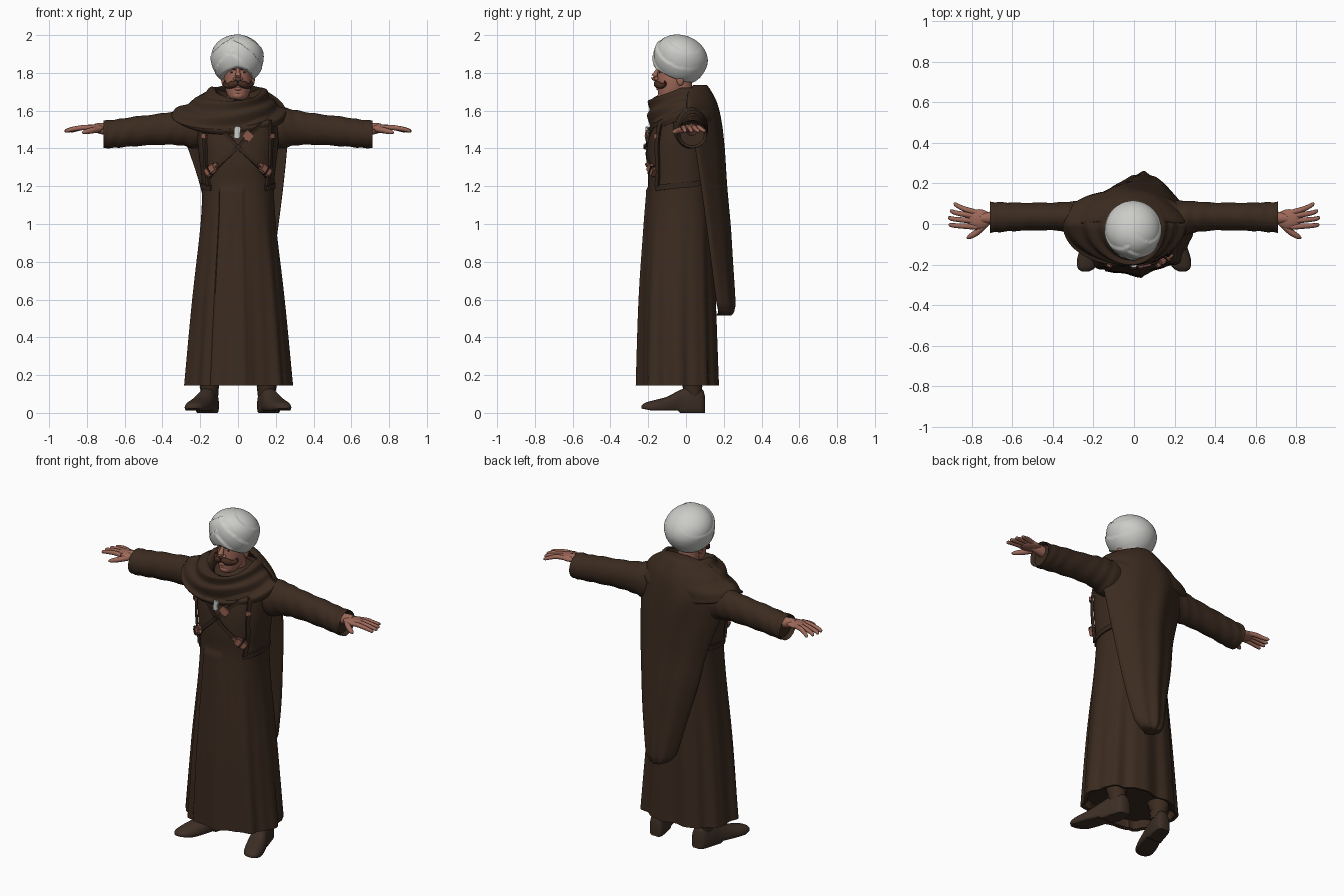
import bpy, bmesh, math
from math import sin, cos, pi, copysign
from mathutils import Vector, Matrix

default = bpy.data.objects.get("Cube")
if default:
    bpy.data.objects.remove(default, do_unlink=True)


def material(name, *rgb):
    mat = bpy.data.materials.new(name)
    mat.use_nodes = True
    mat.diffuse_color = (*rgb, 1)
    mat.node_tree.nodes["Principled BSDF"].inputs["Base Color"].default_value = (*rgb, 1)
    return mat


cloth = material("brown cloth", .044, .024, .014)
leather = material("dark leather", .034, .019, .012)
shoe_mat = material("shoe brown", .046, .028, .019)
skin = material("skin", .34, .14, .1)
hair = material("moustache hair", .06, .025, .015)
white = material("turban white", .6, .6, .58)
tan = material("reddish leather", .28, .11, .075)


def finish(name, bm, mat, angle=50):
    bmesh.ops.recalc_face_normals(bm, faces=bm.faces[:])
    mesh = bpy.data.meshes.new(name)
    bm.to_mesh(mesh)
    bm.free()
    mesh.materials.append(mat)
    mesh.shade_smooth()
    mesh.set_sharp_from_angle(angle=math.radians(angle))
    obj = bpy.data.objects.new(name, mesh)
    bpy.context.collection.objects.link(obj)
    return obj


def loft(name, rings, mat, caps=True):
    """Skin a list of equal closed rings of points."""
    bm = bmesh.new()
    rows = [[bm.verts.new(p) for p in ring] for ring in rings]
    count = len(rows[0])
    for low, high in zip(rows, rows[1:]):
        for i in range(count):
            j = (i + 1) % count
            bm.faces.new((low[i], low[j], high[j], high[i]))
    if caps:
        bm.faces.new(rows[0])
        bm.faces.new(rows[-1])
    return finish(name, bm, mat)


def smooth_rows(rows, steps):
    """Catmull-Rom resampling of profile rows."""
    out = []
    for i in range(len(rows) - 1):
        quad = [rows[max(i - 1, 0)], rows[i], rows[i + 1], rows[min(i + 2, len(rows) - 1)]]
        for s in range(steps):
            t = s / steps
            out.append([b + t * ((c - a) + t * ((2*a - 5*b + 4*c - d) + t * (3*(b - c) + d - a))) / 2
                        for a, b, c, d in zip(*quad)])
    return out + [list(rows[-1])]


def angles(count):
    return [2 * pi * i / count for i in range(count)]


def power(v, p):
    return copysign(abs(v) ** p, v)


def tube(name, rows, mat, sides=12, steps=4):
    """Round tapering tube through rows of x, y, z, radius."""
    rows = smooth_rows(rows, steps)
    points = [Vector(r[:3]) for r in rows]
    rings = []
    for i, p in enumerate(points):
        along = points[min(i + 1, len(points) - 1)] - points[max(i - 1, 0)]
        turn = along.to_track_quat('Z', 'Y')
        rings.append([p + turn @ Vector((cos(a), sin(a), 0)) * rows[i][3] for a in angles(sides)])
    return loft(name, rings, mat)


def ball(name, centre, size, mat):
    bm = bmesh.new()
    bmesh.ops.create_uvsphere(bm, u_segments=24, v_segments=16, radius=1)
    bm.transform(Matrix.Translation(centre) @ Matrix.Diagonal((*size, 1)))
    return finish(name, bm, mat)


# Robe: z, centre y, half width, half depth
robe_rows = smooth_rows([(.145, -.038, .28, .206), (.6, -.04, .241, .195), (1, -.035, .199, .178),
                         (1.2, -.03, .191, .17), (1.32, -.03, .202, .176), (1.45, -.02, .215, .18),
                         (1.56, -.01, .205, .165), (1.63, 0, .15, .13), (1.67, 0, .09, .09)], 8)


def robe_at(a, z, lift=0.0):
    i = next((k for k in range(1, len(robe_rows)) if robe_rows[k][0] >= z), len(robe_rows) - 1)
    low, high = robe_rows[i - 1], robe_rows[i]
    t = (z - low[0]) / (high[0] - low[0])
    cy, rx, ry = [p + (q - p) * t for p, q in zip(low[1:], high[1:])]
    # Folds deepen towards the hem; the front panel overlaps at one side
    skirt = max(0, (1.15 - z))
    fold = lift + .009 * skirt * sin(9 * a + .6) + .004 * skirt * sin(17 * a)
    if z < 1.2 and -.45 < a < .1:
        fold += .01
    return Vector(((rx + fold) * power(sin(a), .87), cy - (ry + fold) * power(cos(a), .87), z))


def front_angle(x, z):
    rx = min(robe_rows, key=lambda r: abs(r[0] - z))[2]
    return math.asin(power(max(-1, min(1, x / rx)), 1 / .87))


turn = [a - pi for a in angles(140)]
rings = [[robe_at(a, r[0]) for a in turn] for r in robe_rows]
rim = [[robe_at(a, z, -.02) for a in turn] for z in (.2, .15)]
loft("robe", rim + rings, cloth)

# Cape hanging down the back: z, right edge, left edge, back y, bend
cape_rows = smooth_rows([(1.735, -.07, .07, .11, .02), (1.71, -.15, .14, .13, .07), (1.64, -.26, .235, .165, .12),
                         (1.54, -.32, .268, .187, .13), (1.4, -.265, .26, .2, .11), (1.2, -.2, .24, .212, .09),
                         (1, -.16, .215, .23, .08), (.8, -.11, .187, .242, .065), (.6, -.06, .147, .255, .05),
                         (.55, -.038, .125, .252, .035), (.525, -.01, .1, .243, .02), (.515, .025, .065, .23, 0)], 5)
rings = []
for z, right, left, back, bend in cape_rows:
    ring = []
    for t in angles(72):
        u = cos(t)
        fold = .007 * sin(9 * u + z * 2) * (1 - u * u) * min(1, 3 * (1.74 - z))
        ring.append(((right + left) / 2 + u * (left - right) / 2,
                     back - .035 + .035 * power(sin(t), .7) - bend * u * u + fold, z))
    rings.append(ring)
loft("cape", rings, cloth)

# Shawl round the neck: half width, half depth, centre x, centre y, z, front drop, back drop
shawl_rows = smooth_rows([(.085, .09, 0, -.02, 1.59, 0, 0), (.11, .125, 0, -.03, 1.68, .06, -.02),
                          (.128, .15, 0, -.028, 1.725, .065, 0), (.165, .175, -.01, -.02, 1.70, .055, 0),
                          (.205, .19, -.025, -.01, 1.66, .06, .01), (.25, .198, -.035, 0, 1.63, .09, .03),
                          (.3, .2, -.045, 0, 1.60, .105, .05), (.292, .195, -.045, 0, 1.565, .085, .05),
                          (.2, .16, -.03, 0, 1.55, .05, .05)], 7)
rings = []
for i, (rx, ry, cx, cy, z, front, back) in enumerate(shawl_rows):
    ring = []
    for a in angles(80):
        # Folds sweep round the front and flatten under the cape
        fold = .007 * sin(i * .6 + 2.5 * sin(a + .5)) * min(1, i / 9) * (.55 + .45 * cos(a))
        depth = ry * (1 if cos(a) > 0 else 1 + .16 * cos(a))
        ring.append((cx + (rx + fold) * sin(a), cy - (depth + fold) * cos(a),
                     z + fold - front * max(0, cos(a)) - back * max(0, -cos(a))))
    rings.append(ring)
loft("shawl", rings, cloth, caps=False)


# Harness: ribbons lying on the robe
def strap(name, path, width, mat, lift=.008):
    pts = [robe_at(a, z, lift) for a, z in smooth_rows(path, 8)]
    rings = []
    for i, p in enumerate(pts):
        along = (pts[min(i + 1, len(pts) - 1)] - pts[max(i - 1, 0)]).normalized()
        out = Vector((p.x, p.y + .03, 0)).normalized()
        side = along.cross(out).normalized() * width / 2
        rings.append([p + side, p + side - out * .014, p - side - out * .014, p - side])
    loft(name, rings, mat)


def patch(name, x, z, size, mat, roll=0.0, lift=.012):
    spot = robe_at(front_angle(x, z), z, lift)
    bm = bmesh.new()
    bmesh.ops.create_cube(bm, size=1)
    bmesh.ops.scale(bm, vec=size, verts=bm.verts[:])
    bmesh.ops.bevel(bm, geom=bm.edges[:], offset=min(size) * .25, segments=2, affect='EDGES')
    bm.transform(Matrix.Translation(spot) @ Matrix.Rotation(x * 4, 4, 'Z') @ Matrix.Rotation(roll, 4, 'Y'))
    finish(name, bm, mat, 35)


strap("belt", [(a * pi / 8, 1.205 - .02 * cos(a * pi / 8)) for a in range(2, 15)], .03, leather)
for s, side in ((1, "left"), (-1, "right")):
    strap(side + "_cross_strap", [(front_angle(s * x, z), z) for x, z in
                                  ((-.12, 1.53), (-.05, 1.46), (.04, 1.37), (.15, 1.25))], .02, leather)
    strap(side + "_shoulder_strap", [(front_angle(s * x, z), z) for x, z in
                                     ((.165, 1.55), (.168, 1.42), (.165, 1.32), (.15, 1.2))], .022, leather, .016)
    patch(side + "_strap_buckle", s * .166, 1.465, (.03, .012, .026), tan, 0, .02)
    patch(side + "_pouch", s * .135, 1.285, (.072, .028, .048), tan, s * .6, .016)
    patch(side + "_pouch_flap", s * .108, 1.312, (.03, .02, .018), tan, s * .6, .02)
    patch(side + "_pouch_band", s * .137, 1.284, (.012, .034, .054), leather, s * .6, .018)
patch("chest_badge", .05, 1.465, (.052, .012, .046), tan, .7)
patch("chest_cloth", -.004, 1.485, (.032, .014, .064), white, .1)
patch("cross_ring", 0, 1.41, (.026, .018, .026), leather, .78)

# Sleeves, hands and shoes, one per side
sleeve_rows = smooth_rows([(.12, .02, 1.51, .09, .10), (.22, .025, 1.508, .09, .11), (.3, .035, 1.51, .077, .094),
                           (.4, .037, 1.503, .069, .083), (.55, .036, 1.49, .069, .078), (.65, .034, 1.478, .073, .075),
                           (.712, .033, 1.475, .076, .074)], 7)
fingers = {"index": (-.015, .915, -.004), "middle": (.012, .918, .03),
           "ring": (.036, .908, .064), "little": (.056, .89, .098)}
for s, side in ((1, "left"), (-1, "right")):
    rings = []
    for i, (x, y, z, ry, rz) in enumerate(sleeve_rows):
        ring = []
        for a in angles(36):
            wrinkle = 1 + .022 * sin(i * 1.1 + 3 * sin(a)) * min(1, i / 8)
            ring.append((s * x, y + ry * wrinkle * cos(a), z + rz * wrinkle * sin(a)))
        rings.append(ring)
    # Turn the cuff inwards
    rings.append([Vector((s * .69, .033, 1.475)).lerp(Vector((s * .69, p[1], p[2])), .82) for p in rings[-1]])
    loft(side + "_sleeve", rings, cloth)
    tube(side + "_wrist", [(s * .64, .03, 1.49, .032), (s * .72, .03, 1.505, .03), (s * .76, .027, 1.51, .022)], skin)
    ball(side + "_palm", (s * .765, .024, 1.508), (.062, .049, .02), skin)
    for label, (base, reach, tip) in fingers.items():
        tube(f"{side}_{label}_finger", [(s * .775, base, 1.51, .014), (s * .825, (base * 2 + tip) / 3, 1.51, .0135),
             (s * (reach - .03), (base + tip * 2) / 3, 1.50, .0115), (s * (reach - .006), tip, 1.492, .009),
             (s * reach, tip, 1.49, .003)], skin, 8)
    tube(side + "_thumb", [(s * .735, 0, 1.502, .017), (s * .775, -.04, 1.495, .016),
                           (s * .81, -.062, 1.487, .012), (s * .825, -.07, 1.483, .004)], skin, 8)

    # Shoe: y, centre x, half width, height
    shoe = smooth_rows([(.1, .14, .025, .09), (.085, .143, .042, .125), (.03, .155, .05, .14), (-.03, .172, .052, .122),
                        (-.1, .197, .06, .086), (-.17, .222, .058, .067), (-.215, .235, .044, .054),
                        (-.235, .24, .018, .038)], 5)
    rings = []
    for y, x, half, top in shoe:
        base = (.012 if y < -.03 else 0) + max(0, -y - .18) * .2
        rings.append([(s * (x + half * power(cos(a), .75)), y,
                       base + (top - base) * max(0, .3 + (.7 if sin(a) > 0 else .6) * sin(a)))
                      for a in angles(28)])
    loft(side + "_shoe", rings, shoe_mat)
    tube(side + "_trouser_leg", [(s * .15, .035, .09, .046), (s * .15, .03, .2, .06), (s * .13, 0, .3, .07)], cloth, 20)

# Head: z, half width, half depth, centre y
head_rows = smooth_rows([(1.655, .022, .03, -.095), (1.668, .046, .052, -.09), (1.70, .063, .072, -.076),
                         (1.75, .072, .086, -.066), (1.80, .074, .09, -.06), (1.87, .074, .09, -.055)], 5)
loft("head", [[(rx * cos(a), cy + ry * sin(a), z) for a in angles(36)] for z, rx, ry, cy in head_rows], skin)
tube("neck", [(0, -.005, 1.56, .075), (0, -.02, 1.64, .06), (0, -.03, 1.75, .062)], skin, 24)
tube("nose", [(0, -.142, 1.825, .009), (0, -.158, 1.80, .012), (0, -.168, 1.777, .017), (0, -.155, 1.762, .01)], skin)
tube("lower_lip", [(-.025, -.135, 1.715, .004), (0, -.148, 1.716, .009), (.025, -.135, 1.715, .004)], skin)
ball("chin", (0, -.13, 1.68), (.028, .02, .02), skin)
for s, side in ((1, "left"), (-1, "right")):
    tube(side + "_moustache", [(0, -.158, 1.748, .012), (s * .03, -.15, 1.738, .019), (s * .055, -.127, 1.731, .014),
                               (s * .073, -.11, 1.743, .009), (s * .067, -.113, 1.757, .003)], hair)
    ball(side + "_nostril", (s * .015, -.155, 1.769), (.011, .012, .009), skin)
    ball(side + "_eye", (s * .03, -.138, 1.803), (.011, .006, .004), hair)
    tube(side + "_eyebrow", [(s * .014, -.147, 1.818, .003), (s * .035, -.14, 1.822, .005),
                             (s * .056, -.119, 1.815, .003)], hair, 8)
    ball(side + "_ear", (s * .077, -.03, 1.765), (.012, .02, .033), skin)

# Turban: tilted ball, full below, with wraps overlapping at the front
bm = bmesh.new()
bmesh.ops.create_uvsphere(bm, u_segments=88, v_segments=64, radius=1)
for v in bm.verts:
    p = v.co.copy()
    slope = .75 * abs(p.x + .15)
    band = ((p.z + slope) * 1.5 + .3 * (p.x > -.15)) % 1
    v.co = p * (1 - .06 * (1 - band) * (1 - max(0, p.z) ** 4) * (.5 - .5 * p.y))
    if p.z < 0:
        v.co.z = max(v.co.z * 1.3, -.86 - .2 * abs(p.x) + .14 * max(0, -p.y))
bm.transform(Matrix.Translation((-.004, -.03, 1.882)) @ Matrix.Rotation(-.32, 4, 'X')
             @ Matrix.Diagonal((.142, .148, .118, 1)))
finish("turban", bm, white, 60)
